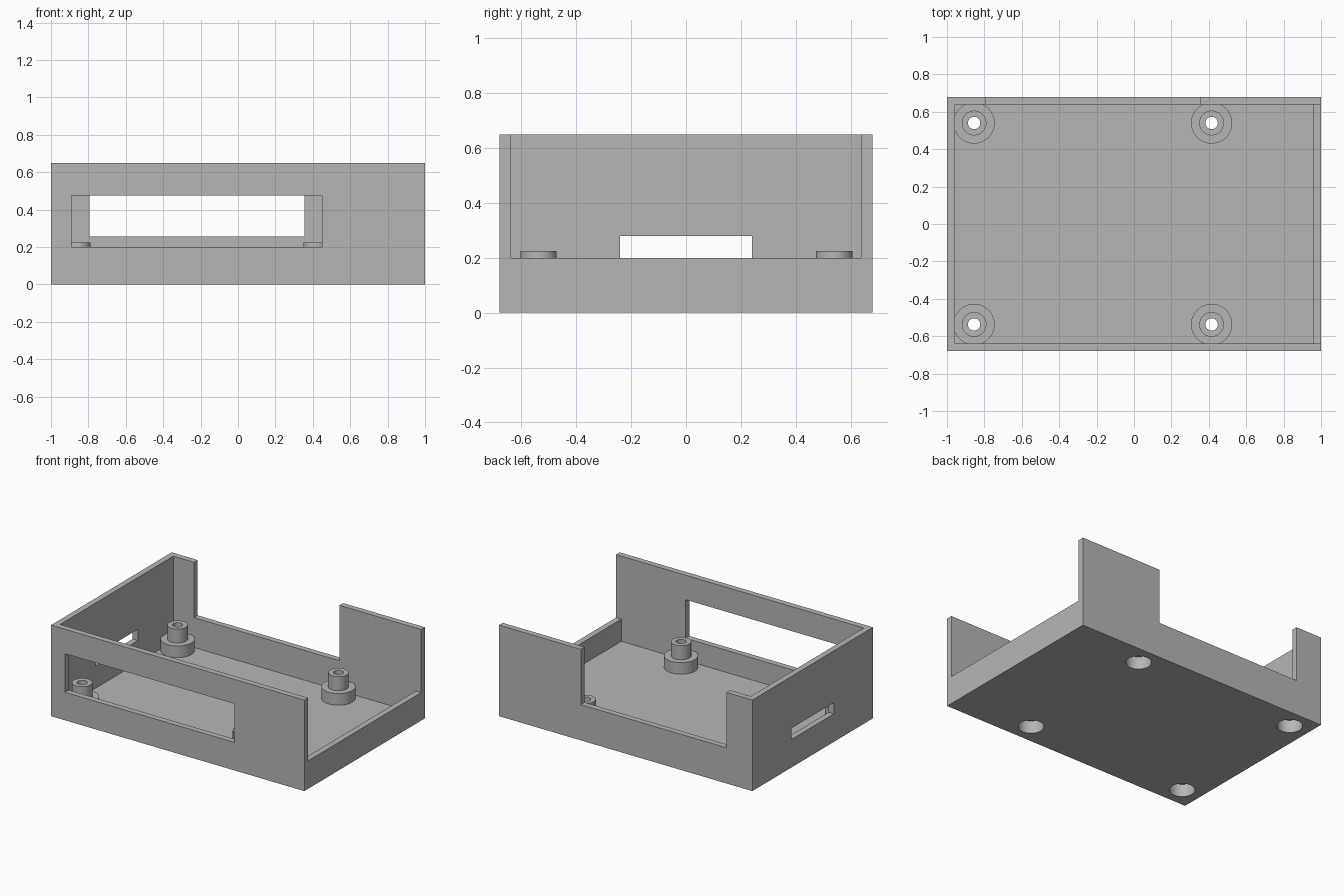
import bpy

cube = bpy.data.objects.get("Cube")
if cube:
    bpy.data.objects.remove(cube, do_unlink=True)

# Overall sizes
W, D, H = 1.0, 0.68, 0.65      # half width, half depth, height
T = 0.042                      # wall and floor thickness
SILL = 0.2                     # lower edge of the side openings
OVER = 0.1                     # how far cutters pass through a surface

grey = bpy.data.materials.new("plain grey")
grey.use_nodes = True
grey.diffuse_color = (0.47, 0.47, 0.47, 1)
grey.node_tree.nodes["Principled BSDF"].inputs["Base Color"].default_value = grey.diffuse_color


def box(name, x, y, z):
    """Box spanning the given (low, high) ranges."""
    spans = (x, y, z)
    bpy.ops.mesh.primitive_cube_add(size=1, location=[(a + b) / 2 for a, b in spans])
    ob = bpy.context.object
    ob.name = name
    ob.scale = [b - a for a, b in spans]
    bpy.ops.object.transform_apply(location=True, rotation=False, scale=True)
    ob.data.materials.append(grey)
    return ob


def rod(name, x, y, radius, low, high):
    """Upright cylinder between two heights."""
    bpy.ops.mesh.primitive_cylinder_add(vertices=48, radius=radius, depth=high - low,
                                        location=(x, y, (low + high) / 2))
    ob = bpy.context.object
    ob.name = name
    ob.data.materials.append(grey)
    return ob


def combine(target, tool, operation):
    """Apply a boolean and discard the tool."""
    mod = target.modifiers.new(tool.name, 'BOOLEAN')
    mod.operation = operation
    mod.solver = 'EXACT'
    mod.object = tool
    tool.hide_render = True
    bpy.context.view_layer.objects.active = target
    bpy.ops.object.modifier_apply(modifier=mod.name)
    bpy.data.objects.remove(tool, do_unlink=True)


# Tray with hollow interior
tray = box("open_case", (-W, W), (-D, D), (0, H))
inner_y = (-D + T, D - T)
cutters = [
    box("cavity", (-W + T, W - T), inner_y, (T, H + OVER)),
    box("front_window", (-0.89, 0.45), (-D - OVER, -D + OVER), (SILL, 0.475)),
    box("back_notch", (-0.795, 0.355), (D - OVER, D + OVER), (0.255, H + OVER)),
    box("left_end_opening", (W - OVER, W + OVER), inner_y, (SILL, H + OVER)),
    box("right_end_window", (-W - OVER, -W + OVER), (-0.24, 0.24), (SILL, 0.28)),
]
for cutter in cutters:
    combine(tray, cutter, 'DIFFERENCE')

# Stepped mounting posts, bored through and recessed from below
for x in (-0.855, 0.415):
    for y in (-0.537, 0.54):
        combine(tray, rod("post_base", x, y, 0.11, T / 2, 0.125), 'UNION')
        combine(tray, rod("post_stud", x, y, 0.066, 0.11, 0.225), 'UNION')
        combine(tray, rod("post_recess", x, y, 0.083, -OVER, 0.09), 'DIFFERENCE')
        combine(tray, rod("post_bore", x, y, 0.033, -OVER, H), 'DIFFERENCE')

# Round posts smooth, keep edges crisp
bpy.ops.object.select_all(action='DESELECT')
tray.select_set(True)
bpy.context.view_layer.objects.active = tray
bpy.ops.object.shade_smooth_by_angle()
